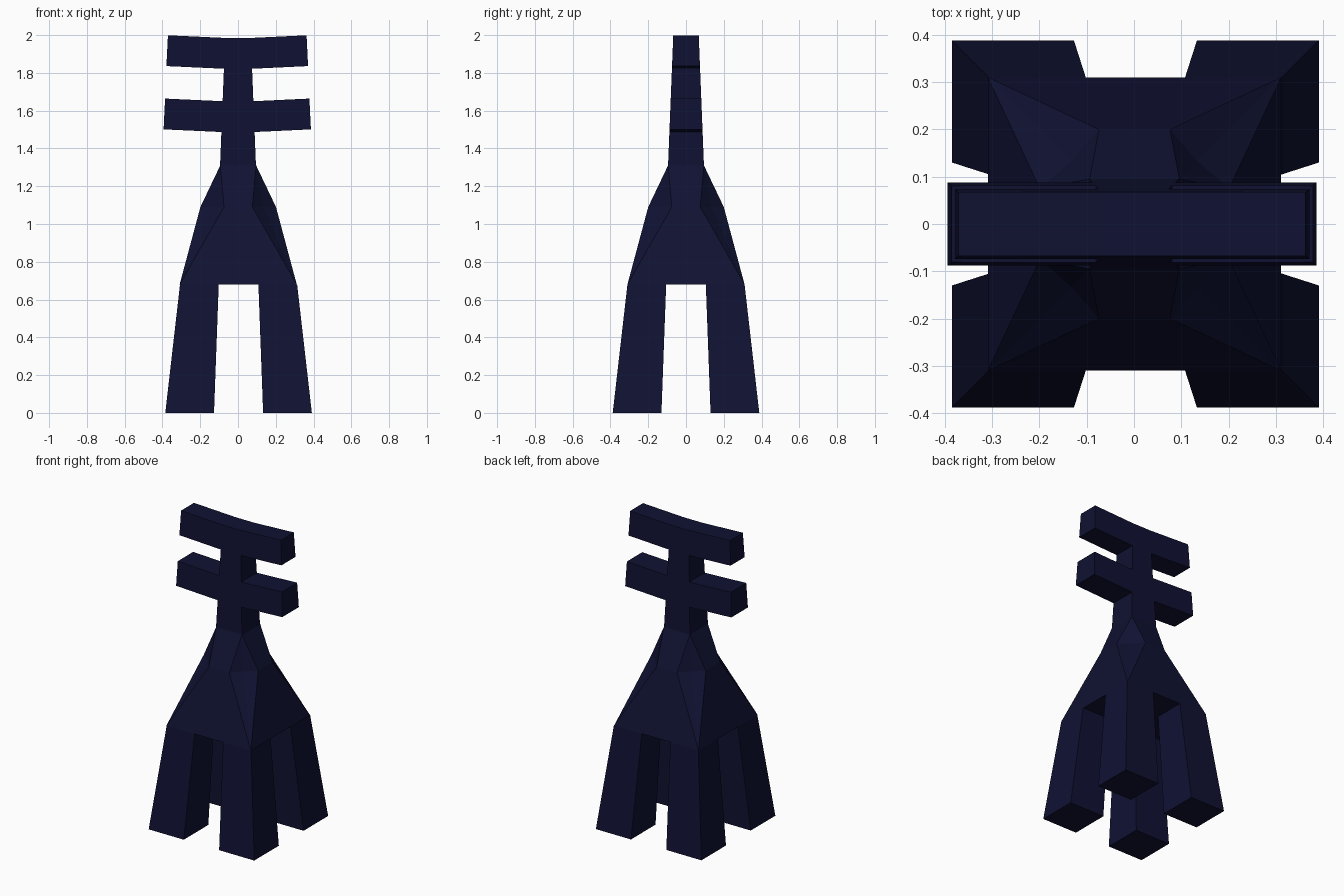
import bpy, bmesh

if "Cube" in bpy.data.objects:
    bpy.data.objects.remove(bpy.data.objects["Cube"])

mat = bpy.data.materials.new("dark_navy")
mat.diffuse_color = (0.005, 0.006, 0.033, 1)
mat.use_nodes = True
mat.node_tree.nodes["Principled BSDF"].inputs["Base Color"].default_value = mat.diffuse_color


def loft(name, rings, x_shift=0.0):
    """Closed flat-shaded solid through rings of equal point count."""
    bm = bmesh.new()
    vs = [[bm.verts.new((x + x_shift, y, z)) for x, y, z in r] for r in rings]
    n = len(rings[0])
    for a, b in zip(vs, vs[1:]):
        for i in range(n):
            j = (i + 1) % n
            bm.faces.new((a[i], a[j], b[j], b[i]))
    bm.faces.new(vs[0])
    bm.faces.new(vs[-1])
    bmesh.ops.remove_doubles(bm, verts=bm.verts, dist=1e-5)
    bmesh.ops.recalc_face_normals(bm, faces=bm.faces)
    me = bpy.data.meshes.new(name)
    bm.to_mesh(me)
    bm.free()
    me.materials.append(mat)
    ob = bpy.data.objects.new(name, me)
    bpy.context.collection.objects.link(ob)
    return ob


def half_width(z):
    """Taper of the post, shared by the crossbars."""
    return 0.095 - (z - 1.31) * 0.04


def square(h, z):
    return [(-h, -h, z), (h, -h, z), (h, h, z), (-h, h, z)]


def corner_ring(flat, mid, out, z):
    """Four corners of three points; mid is the corner crease."""
    ring = []
    pts = [(flat, -out), (mid, -mid), (out, -flat)]
    for _ in range(4):
        ring += [(x, y, z) for x, y in pts]
        pts = [(-y, x) for x, y in pts]
    return ring


# Four splayed square legs
for sx, side in ((-1, "left"), (1, "right")):
    for sy, end in ((-1, "front"), (1, "back")):
        rings = []
        for lo, hi, z in ((0.13, 0.388, 0), (0.105, 0.31, 0.68)):
            rings.append([(sx * x, sy * y, z) for x, y in
                          ((lo, lo), (hi, lo), (hi, hi), (lo, hi))])
        loft(f"{end}_{side}_leg", rings, 0.003)

# Tapering body with creased corners
loft("body", [corner_ring(0.31, 0.31, 0.31, 0.68),
              corner_ring(0.075, 0.133, 0.2, 1.09),
              corner_ring(0.095, 0.095, 0.095, 1.31)], 0.001)

# Post sections below and between the crossbars
for name, z0, z1 in (("lower_post", 1.31, 1.487), ("upper_post", 1.65, 1.822)):
    loft(name, [square(half_width(z0), z0), square(half_width(z1), z1)])

# Two crossbars with slightly raised ends
for name, z0, z1, reach in (("lower_crossbar", 1.487, 1.65, 0.39),
                            ("upper_crossbar", 1.822, 1.985, 0.375)):
    rings = []
    for sx, is_end in ((-1, True), (-1, False), (1, False), (1, True)):
        lift = 0.014 if is_end else 0
        b, t = z0 + lift, z1 + lift
        xb, xt = (reach, reach - 0.008) if is_end else (half_width(b), half_width(t))
        off = -0.004 if is_end else 0
        db, dt = half_width(b), half_width(t)
        rings.append([(sx * xb + off, -db, b), (sx * xb + off, db, b),
                      (sx * xt + off, dt, t), (sx * xt + off, -dt, t)])
    loft(name, rings)
